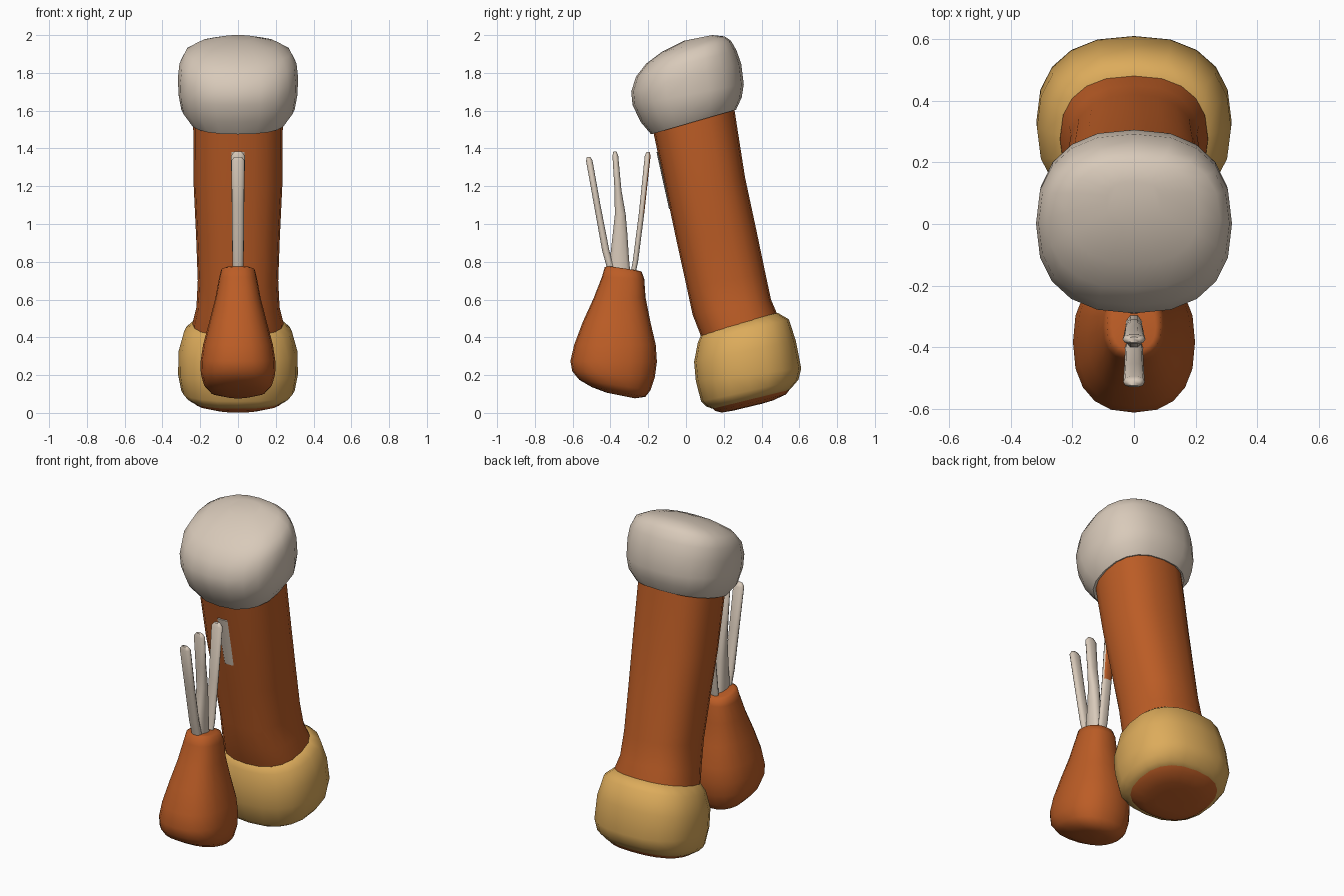
import bpy, bmesh, math


def material(name, rgb):
    m = bpy.data.materials.new(name)
    m.diffuse_color = (*rgb, 1)
    return m


ORANGE = material("burnt orange", (0.50, 0.108, 0.019))
BEIGE = material("warm beige", (0.69, 0.59, 0.49))
GOLD = material("golden tan", (0.72, 0.41, 0.105))


def loft(name, rings, mat, sides=20, power=2.4, angle=60):
    """Skin of rounded cross-sections: (front y, front z, back y, back z, half width)."""
    bm = bmesh.new()
    loops = []
    for yf, zf, yb, zb, rx in rings:
        loop = []
        for i in range(sides):
            a = 2 * math.pi * i / sides
            c, s = math.cos(a), math.sin(a)
            c = math.copysign(abs(c) ** (2 / power), c)
            s = math.copysign(abs(s) ** (2 / power), s)
            t = (s + 1) / 2
            loop.append(bm.verts.new((rx * c, yf + (yb - yf) * t, zf + (zb - zf) * t)))
        loops.append(loop)
    for a, b in zip(loops, loops[1:]):
        for i in range(sides):
            j = (i + 1) % sides
            bm.faces.new((a[i], a[j], b[j], b[i]))
    bm.faces.new(loops[0])
    bm.faces.new(loops[-1])
    bmesh.ops.recalc_face_normals(bm, faces=bm.faces)
    me = bpy.data.meshes.new(name)
    bm.to_mesh(me)
    bm.free()
    me.materials.append(mat)
    for p in me.polygons:
        p.use_smooth = True
    me.set_sharp_from_angle(angle=math.radians(angle))
    ob = bpy.data.objects.new(name, me)
    bpy.context.collection.objects.link(ob)
    return ob


# Leaning shaft
loft("leaning_shaft", [
    (-0.18, 1.52, 0.25, 1.65, 0.235),
    (-0.165, 1.45, 0.262, 1.57, 0.237),
    (-0.105, 1.17, 0.312, 1.25, 0.235),
    (-0.05, 0.91, 0.372, 0.97, 0.222),
    (0.005, 0.66, 0.42, 0.74, 0.213),
    (0.035, 0.52, 0.45, 0.60, 0.22),
    (0.07, 0.43, 0.48, 0.53, 0.24),
    (0.09, 0.37, 0.49, 0.47, 0.24)], ORANGE)

# Domed cap on top
loft("top_cap", [
    (-0.15, 1.495, 0.23, 1.61, 0.22),
    (-0.185, 1.475, 0.265, 1.605, 0.25),
    (-0.24, 1.54, 0.295, 1.67, 0.30),
    (-0.283, 1.63, 0.306, 1.74, 0.315),
    (-0.29, 1.70, 0.292, 1.85, 0.318),
    (-0.265, 1.78, 0.267, 1.92, 0.31),
    (-0.21, 1.85, 0.238, 1.97, 0.28),
    (-0.13, 1.91, 0.205, 1.993, 0.21),
    (-0.01, 1.97, 0.14, 2.0, 0.09)], BEIGE)

# Collar around the foot
loft("base_collar", [
    (0.085, 0.425, 0.485, 0.53, 0.235),
    (0.062, 0.37, 0.545, 0.495, 0.285),
    (0.043, 0.27, 0.582, 0.38, 0.315),
    (0.052, 0.17, 0.61, 0.235, 0.317),
    (0.08, 0.06, 0.595, 0.175, 0.30),
    (0.105, 0.035, 0.565, 0.14, 0.275),
    (0.14, 0.022, 0.548, 0.122, 0.25)], GOLD)

# Slightly bulging underside
loft("base_underside", [
    (0.14, 0.025, 0.55, 0.125, 0.25),
    (0.155, 0.01, 0.53, 0.098, 0.225),
    (0.19, 0.002, 0.46, 0.066, 0.15),
    (0.25, 0.012, 0.40, 0.048, 0.08)], ORANGE)

# Pear-shaped pot in front
loft("pear_pot", [
    (-0.41, 0.777, -0.26, 0.755, 0.07),
    (-0.43, 0.772, -0.235, 0.748, 0.088),
    (-0.445, 0.72, -0.221, 0.71, 0.10),
    (-0.49, 0.605, -0.214, 0.61, 0.12),
    (-0.545, 0.485, -0.188, 0.48, 0.152),
    (-0.592, 0.36, -0.16, 0.36, 0.185),
    (-0.612, 0.275, -0.154, 0.27, 0.198),
    (-0.602, 0.22, -0.165, 0.19, 0.197),
    (-0.565, 0.175, -0.188, 0.12, 0.18),
    (-0.50, 0.137, -0.215, 0.085, 0.145),
    (-0.42, 0.107, -0.27, 0.077, 0.07)], ORANGE)


# Sticks standing in the pot: (centre y, z, half depth, half width)
def stick(name, path):
    return loft(name, [(y - d, z, y + d, z, w) for y, z, d, w in path], BEIGE, sides=10)


stick("front_stick", [
    (-0.39, 0.74, 0.022, 0.028), (-0.425, 0.86, 0.02, 0.03),
    (-0.47, 1.10, 0.018, 0.032), (-0.512, 1.335, 0.018, 0.035),
    (-0.515, 1.355, 0.010, 0.02)])
stick("middle_stick", [
    (-0.35, 0.74, 0.058, 0.03), (-0.352, 0.82, 0.052, 0.03),
    (-0.349, 0.95, 0.04, 0.03), (-0.348, 1.05, 0.03, 0.031),
    (-0.36, 1.18, 0.019, 0.033), (-0.374, 1.36, 0.016, 0.037),
    (-0.376, 1.383, 0.009, 0.02)])
back = stick("back_stick", [
    (-0.28, 0.74, 0.014, 0.026), (-0.268, 0.80, 0.015, 0.03),
    (-0.236, 1.05, 0.015, 0.032), (-0.203, 1.36, 0.016, 0.037),
    (-0.201, 1.38, 0.009, 0.02)])

# The rear of the back stick is orange near its tip
back.data.materials.append(ORANGE)
for p in back.data.polygons:
    if p.normal.y > 0.6 and p.center.z > 1.05:
        p.material_index = 1

# Thin pale stripe on the shaft behind the sticks
loft("shaft_stripe", [
    (-0.156, 1.38, -0.147, 1.382, 0.035),
    (-0.121, 1.22, -0.112, 1.222, 0.033),
    (-0.09, 1.08, -0.081, 1.082, 0.03)], BEIGE, sides=8, power=4)
